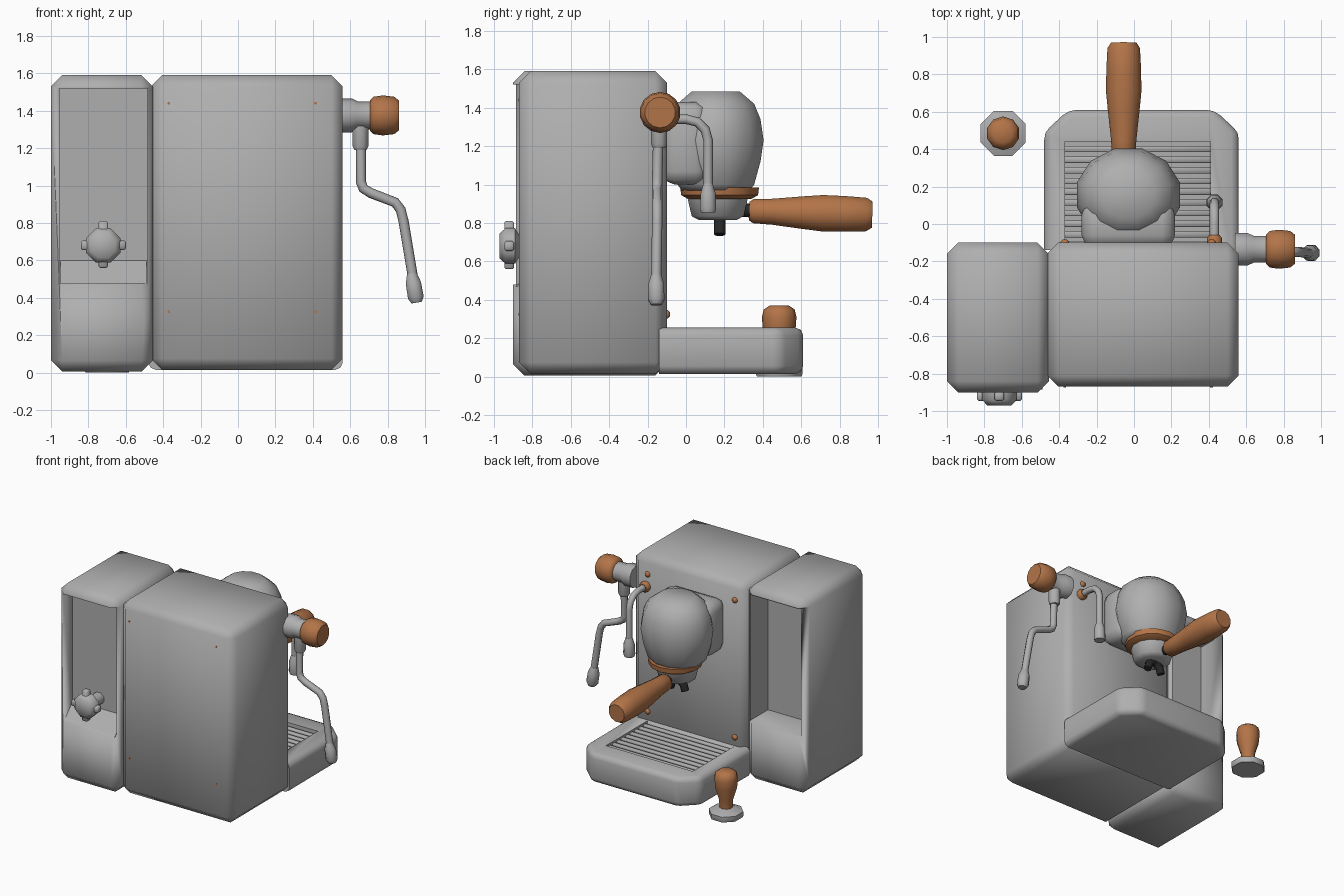
import bpy, bmesh, math
from mathutils import Vector, Matrix

if "Cube" in bpy.data.objects:
    bpy.data.objects.remove(bpy.data.objects["Cube"])


def material(name, rgb):
    m = bpy.data.materials.new(name)
    m.diffuse_color = (*rgb, 1)
    m.use_nodes = True
    m.node_tree.nodes["Principled BSDF"].inputs["Base Color"].default_value = m.diffuse_color
    return m


STEEL = material("steel_grey", (0.43, 0.43, 0.43))
WOOD = material("warm_wood", (0.45, 0.175, 0.065))
BLACK = material("black", (0.02, 0.02, 0.02))


def finish(ob, mat, angle=50):
    ob.data.materials.append(mat)
    bpy.ops.object.select_all(action='DESELECT')
    ob.select_set(True)
    bpy.context.view_layer.objects.active = ob
    if ob.type == 'CURVE':
        bpy.ops.object.convert(target='MESH')
        ob = bpy.context.object
    bpy.ops.object.shade_smooth_by_angle(angle=math.radians(angle))
    return ob


def from_bmesh(name, bm, mat, angle=50):
    bmesh.ops.recalc_face_normals(bm, faces=bm.faces)
    me = bpy.data.meshes.new(name)
    bm.to_mesh(me)
    bm.free()
    ob = bpy.data.objects.new(name, me)
    bpy.context.collection.objects.link(ob)
    return finish(ob, mat, angle)


def box(name, lo, hi, mat, bevel=0.0, segments=1):
    lo, hi = Vector(lo), Vector(hi)
    bm = bmesh.new()
    bmesh.ops.create_cube(bm, size=1, matrix=Matrix.Translation((lo + hi) / 2) @ Matrix.Diagonal((*(hi - lo), 1)))
    if bevel:
        bmesh.ops.bevel(bm, geom=bm.edges[:], offset=bevel, segments=segments, profile=0.5, affect='EDGES')
    return from_bmesh(name, bm, mat)


def lathe(name, origin, axis, profile, mat, sides=10, scale=(1, 1), angle=50):
    """Revolve (radius, height) pairs round an axis, with capped ends."""
    rot = Vector(axis).to_track_quat('Z', 'Y').to_matrix()
    bm = bmesh.new()
    rings = []
    for r, h in profile:
        rings.append([bm.verts.new(Vector(origin) + rot @ Vector((
            r * scale[0] * math.cos(2 * math.pi * (i + 0.5) / sides),
            r * scale[1] * math.sin(2 * math.pi * (i + 0.5) / sides), h))) for i in range(sides)])
    for a, b in zip(rings, rings[1:]):
        for i in range(sides):
            j = (i + 1) % sides
            bm.faces.new((a[i], a[j], b[j], b[i]))
    bm.faces.new(rings[0])
    bm.faces.new(rings[-1])
    return from_bmesh(name, bm, mat, angle)


def pipe(name, points, radius, mat):
    cu = bpy.data.curves.new(name, 'CURVE')
    cu.dimensions = '3D'
    cu.bevel_depth, cu.bevel_resolution, cu.use_fill_caps = radius, 2, True
    sp = cu.splines.new('POLY')
    sp.points.add(len(points) - 1)
    for p, co in zip(sp.points, points):
        p.co = (*co, 1)
    ob = bpy.data.objects.new(name, cu)
    bpy.context.collection.objects.link(ob)
    return finish(ob, mat, 60)


def cut(target, lo, hi, bevel=0.0):
    """Subtract a box from a part and drop the cutter."""
    cutter = box("cutter", lo, hi, STEEL, bevel)
    mod = target.modifiers.new("recess", 'BOOLEAN')
    mod.operation, mod.solver, mod.object = 'DIFFERENCE', 'EXACT', cutter
    bpy.context.view_layer.objects.active = target
    bpy.ops.object.modifier_apply(modifier=mod.name)
    bpy.data.objects.remove(cutter)


# Main housing and side water tank with recesses on both faces
box("main_housing", (-0.465, -0.87, 0.015), (0.56, -0.10, 1.59), STEEL, 0.06)
tank = box("side_tank", (-1.0, -0.90, 0.005), (-0.455, -0.10, 1.59), STEEL, 0.06)
cut(tank, (-0.955, -1.1, 0.48), (-0.485, -0.76, 1.52))
cut(tank, (-0.955, -0.36, 0.48), (-0.485, 0.1, 1.52))

# Sloped sill under the valve knob
bm = bmesh.new()
prof = [(-0.885, 0.47), (-0.75, 0.47), (-0.75, 0.61)]
ends = [[bm.verts.new((x, y, z)) for y, z in prof] for x in (-0.95, -0.49)]
for i in range(3):
    j = (i + 1) % 3
    bm.faces.new((ends[0][i], ends[0][j], ends[1][j], ends[1][i]))
for e in ends:
    bm.faces.new(e)
from_bmesh("tank_sill", bm, STEEL)

# Valve knob with four prongs
K = (-0.72, -0.76, 0.68)
lathe("valve_knob", K, (0, -1, 0), [(0.05, -0.02), (0.05, 0.1), (0.1, 0.13), (0.1, 0.18), (0.07, 0.21)], STEEL, 8)
box("valve_prongs_across", (-0.84, -0.945, 0.655), (-0.60, -0.895, 0.705), STEEL, 0.008)
box("valve_prongs_upright", (-0.745, -0.945, 0.56), (-0.695, -0.895, 0.81), STEEL, 0.008)

# Drip tray: chamfered outline, extruded and bevelled
bm = bmesh.new()
outline = [(-0.48, -0.14), (0.56, -0.14), (0.56, 0.49), (0.43, 0.61), (-0.35, 0.61), (-0.48, 0.49)]
face = bm.faces.new([bm.verts.new((x, y, 0.015)) for x, y in outline])
ext = bmesh.ops.extrude_face_region(bm, geom=[face])
bmesh.ops.translate(bm, vec=(0, 0, 0.24), verts=[g for g in ext['geom'] if isinstance(g, bmesh.types.BMVert)])
edges = [e for e in bm.edges if all(v.co.y > 0 for v in e.verts) or abs(e.verts[0].co.y - e.verts[1].co.y) > 0.3]
bmesh.ops.bevel(bm, geom=edges, offset=0.04, segments=2, profile=0.5, affect='EDGES')
tray = from_bmesh("drip_tray", bm, STEEL)
cut(tray, (-0.37, -0.09, 0.19), (0.41, 0.44, 0.4))

# Drip grille slats
for i in range(9):
    y = -0.055 + i * 0.057
    box(f"grille_slat_{i + 1}", (-0.375, y - 0.017, 0.215), (0.415, y + 0.017, 0.24), STEEL, 0.004)

# Screws through the housing, with wooden heads on the working side
for i, (x, z) in enumerate([(-0.37, 1.44), (0.415, 1.44), (-0.37, 0.325), (0.415, 0.325)]):
    lathe(f"screw_{i + 1}", (x, -0.873, z), (0, 1, 0),
          [(0.008, 0), (0.008, 0.76), (0.024, 0.765), (0.024, 0.778), (0.012, 0.79)], WOOD, 8)

# Brew head and its neck
C = (-0.03, 0.155, 0)
lathe("brew_head", C, (0, 0, 1), [(0.2, 0.97), (0.225, 1.0), (0.262, 1.12), (0.28, 1.23), (0.262, 1.34),
      (0.225, 1.42), (0.14, 1.485)], STEEL, 12, (1.02, 0.92), 60)
box("brew_neck", (-0.28, -0.13, 1.0), (0.22, 0.12, 1.43), STEEL, 0.07, 2)
lathe("brew_ring", (-0.03, 0.175, 0), (0, 0, 1), [(0.165, 0.925), (0.2, 0.945), (0.205, 0.985)], WOOD, 14)
lathe("filter_basket", (-0.04, 0.165, 0), (0, 0, 1), [(0.10, 0.815), (0.14, 0.835), (0.165, 0.94)], STEEL, 12)

# Twin spout and handle
for s in (-1, 1):
    pipe(f"spout_{'left' if s < 0 else 'right'}",
         [(-0.05, 0.175, 0.825), (-0.05 + s * 0.05, 0.175, 0.79), (-0.05 + s * 0.065, 0.175, 0.74)], 0.03, BLACK)
lathe("handle_neck", (-0.05, 0.24, 0.868), (0, 1, -0.03), [(0.035, 0), (0.04, 0.11)], BLACK, 8)
lathe("filter_handle", (-0.055, 0.33, 0.862), (0, 1, -0.03), [(0.05, 0), (0.065, 0.02), (0.07, 0.12), (0.088, 0.28),
      (0.098, 0.38), (0.096, 0.5), (0.09, 0.61), (0.07, 0.64)], WOOD, 12)

# Steam valve, knob and wand
lathe("steam_valve", (0.54, -0.135, 1.375), (1, 0, 0), [(0.09, 0), (0.09, 0.07), (0.075, 0.1), (0.075, 0.18)], STEEL, 10)
lathe("steam_knob", (0.705, -0.135, 1.375), (1, 0, 0),
      [(0.08, 0), (0.1, 0.02), (0.107, 0.07), (0.1, 0.13), (0.08, 0.155)], WOOD, 14)
lathe("wand_collar", (0.655, -0.14, 1.19), (0, 0, 1), [(0.035, 0), (0.045, 0.02), (0.045, 0.15)], STEEL, 8)
pipe("steam_wand", [(0.657, -0.145, 1.22), (0.657, -0.15, 1.02), (0.67, -0.15, 0.985), (0.71, -0.15, 0.96),
                    (0.84, -0.15, 0.91), (0.87, -0.15, 0.87), (0.885, -0.15, 0.81), (0.94, -0.155, 0.48)], 0.027, STEEL)
lathe("wand_tip", (0.929, -0.155, 0.53), (0.17, 0, -1), [(0.028, 0), (0.044, 0.05), (0.046, 0.13), (0.03, 0.158)], STEEL, 8)

# Hot water tap
lathe("tap_rosette", (0.43, -0.115, 1.34), (0, 1, 0), [(0.042, 0), (0.042, 0.04), (0.03, 0.055)], WOOD, 10)
pipe("water_tap", [(0.43, -0.1, 1.34), (0.43, 0.0, 1.34), (0.43, 0.06, 1.325), (0.43, 0.1, 1.285),
                   (0.43, 0.115, 1.23), (0.43, 0.115, 0.98)], 0.025, STEEL)
lathe("tap_tip", (0.43, 0.115, 0.855), (0, 0, 1), [(0.04, 0), (0.046, 0.02), (0.042, 0.1), (0.026, 0.15)], STEEL, 8)

# Tamper standing beside the tray
T = (-0.7, 0.485, 0)
lathe("tamper_base", T, (0, 0, 1), [(0.125, 0), (0.13, 0.01), (0.13, 0.045), (0.05, 0.075)], STEEL, 8)
lathe("tamper_handle", T, (0, 0, 1), [(0.05, 0.06), (0.055, 0.14), (0.085, 0.24), (0.09, 0.31), (0.08, 0.35),
      (0.05, 0.37)], WOOD, 10)
